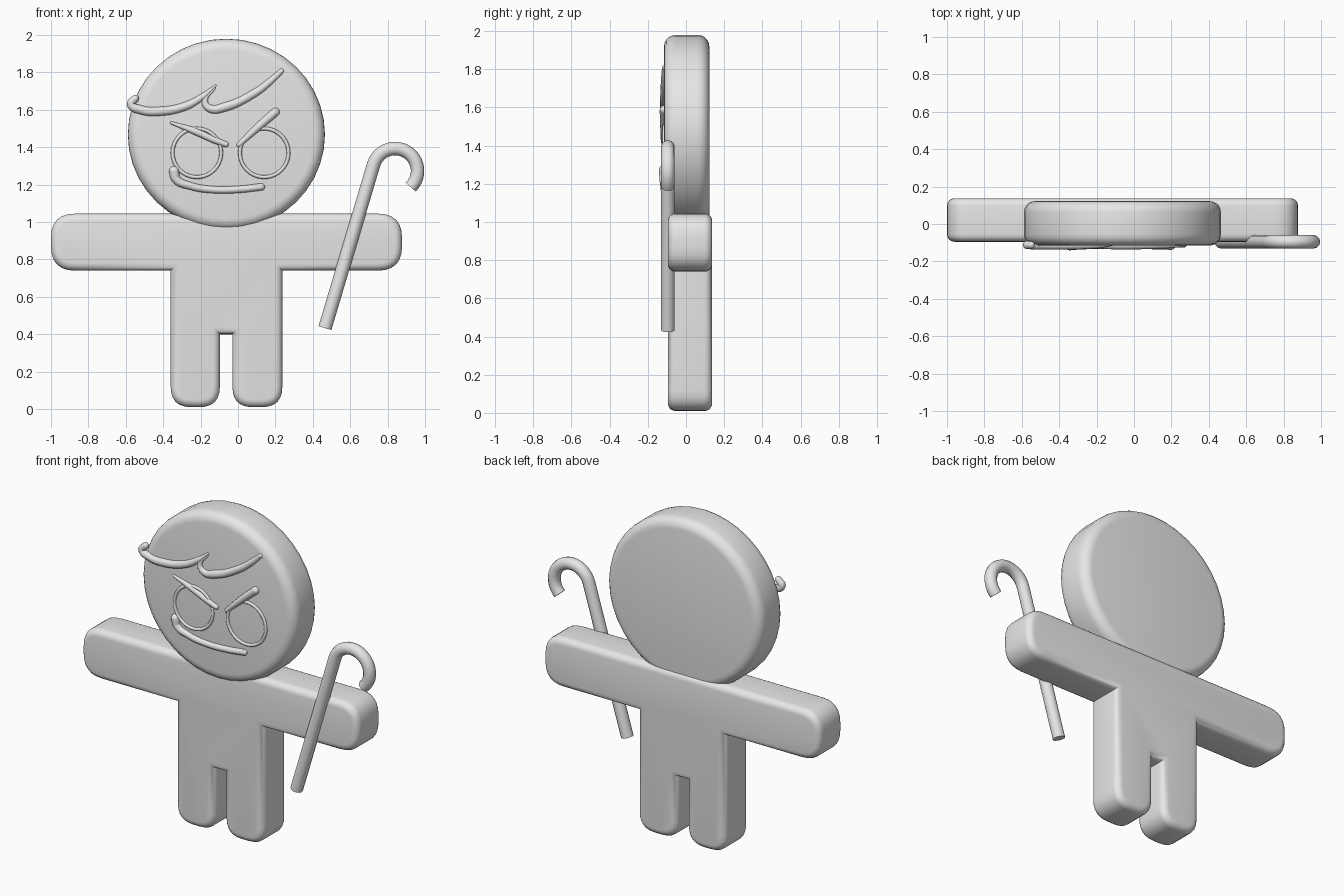
import bpy
import bmesh
from math import radians, cos, sin, tau
from mathutils import Vector

if "Cube" in bpy.data.objects:
    bpy.data.objects.remove(bpy.data.objects["Cube"])

grey = bpy.data.materials.new("plain_grey")
grey.use_nodes = True
grey.diffuse_color = (0.8, 0.8, 0.8, 1)
grey.node_tree.nodes["Principled BSDF"].inputs["Base Color"].default_value = grey.diffuse_color


def finish(obj, angle=40):
    """Select the object alone, colour it and smooth it."""
    bpy.ops.object.select_all(action='DESELECT')
    obj.select_set(True)
    bpy.context.view_layer.objects.active = obj
    obj.data.materials.clear()
    obj.data.materials.append(grey)
    bpy.ops.object.shade_smooth_by_angle(angle=radians(angle))


def round_corners(corners, steps=6):
    """Turn (x, z, radius) corners into a smooth outline."""
    outline = []
    for i, (x, z, r) in enumerate(corners):
        p = Vector((x, z))
        if r == 0:
            outline.append(p)
            continue
        before = Vector(corners[i - 1][:2])
        after = Vector(corners[(i + 1) % len(corners)][:2])
        a = p + (before - p).normalized() * r
        b = p + (after - p).normalized() * r
        for k in range(steps + 1):
            t = k / steps
            outline.append(a * (1 - t) ** 2 + p * 2 * t * (1 - t) + b * t * t)
    return outline


def slab(name, outline, front, back, bevel):
    """Extrude a front outline through y and round its rims."""
    bm = bmesh.new()
    face = bm.faces.new([bm.verts.new((x, front, z)) for x, z in outline])
    grown = bmesh.ops.extrude_face_region(bm, geom=[face], use_keep_orig=True)
    moved = [v for v in grown["geom"] if isinstance(v, bmesh.types.BMVert)]
    bmesh.ops.translate(bm, verts=moved, vec=(0, back - front, 0))
    bmesh.ops.recalc_face_normals(bm, faces=bm.faces)
    rims = [e for e in bm.edges if abs(e.verts[0].co.y - e.verts[1].co.y) < 1e-5]
    bmesh.ops.bevel(bm, geom=rims, offset=bevel, segments=5, profile=0.5, affect='EDGES')
    mesh = bpy.data.meshes.new(name)
    bm.to_mesh(mesh)
    bm.free()
    obj = bpy.data.objects.new(name, mesh)
    bpy.context.collection.objects.link(obj)
    finish(obj)
    return obj


def tube(name, points, y, kind='BEZIER', rounded=True):
    """Sweep a tube through (x, z, radius) points, with optional ball ends."""
    curve = bpy.data.curves.new(name, 'CURVE')
    curve.dimensions = '3D'
    curve.bevel_depth = 1
    curve.bevel_resolution = 4
    curve.resolution_u = 8
    curve.use_fill_caps = True
    spline = curve.splines.new(kind)
    knots = spline.bezier_points if kind == 'BEZIER' else spline.points
    knots.add(len(points) - 1)
    for knot, (x, z, r) in zip(knots, points):
        knot.co = (x, y, z) if kind == 'BEZIER' else (x, y, z, 1)
        knot.radius = r
        if kind == 'BEZIER':
            knot.handle_left_type = knot.handle_right_type = 'AUTO'
    obj = bpy.data.objects.new(name, curve)
    bpy.context.collection.objects.link(obj)
    bpy.ops.object.select_all(action='DESELECT')
    obj.select_set(True)
    bpy.context.view_layer.objects.active = obj
    bpy.ops.object.convert(target='MESH')
    obj = bpy.context.object
    if rounded:
        balls = []
        for x, z, r in (points[0], points[-1]):
            bpy.ops.mesh.primitive_uv_sphere_add(segments=12, ring_count=8, radius=r, location=(x, y, z))
            balls.append(bpy.context.object)
        for part in balls + [obj]:
            part.select_set(True)
        bpy.context.view_layer.objects.active = obj
        bpy.ops.object.join()
    obj.name = name
    finish(obj, 50)
    return obj


# Body: arms, torso and legs as one thick rounded slab
body_corners = [
    (-1.0, 1.045, 0.13), (-1.0, 0.74, 0.13), (-0.36, 0.74, 0),
    (-0.36, 0.01, 0.11), (-0.097, 0.01, 0.11), (-0.097, 0.4, 0),
    (-0.03, 0.4, 0), (-0.03, 0.01, 0.11), (0.237, 0.01, 0.11),
    (0.237, 0.74, 0), (0.877, 0.74, 0.13), (0.877, 1.045, 0.13),
]
slab("body", round_corners(body_corners), -0.095, 0.137, 0.04)

# Head: thick rounded disc
head_x, head_z = -0.062, 1.468
disc = [(head_x + 0.527 * cos(tau * i / 40), head_z + 0.512 * sin(tau * i / 40)) for i in range(40)]
slab("head", disc, -0.115, 0.122, 0.06)

# Icing hair strokes
tube("hair_right", [(-0.55, 1.66, 0.02), (-0.572, 1.63, 0.022), (-0.52, 1.6, 0.024),
                    (-0.42, 1.592, 0.025), (-0.28, 1.62, 0.023), (-0.19, 1.67, 0.018),
                    (-0.12, 1.73, 0.006)], -0.112)
tube("hair_left", [(-0.125, 1.715, 0.006), (-0.177, 1.645, 0.017), (-0.15, 1.607, 0.022),
                   (-0.07, 1.615, 0.025), (0.09, 1.69, 0.022), (0.17, 1.75, 0.019),
                   (0.232, 1.807, 0.014)], -0.112)

# Slanted brows
tube("brow_right", [(-0.355, 1.53, 0.008), (-0.23, 1.485, 0.019),
                    (-0.13, 1.44, 0.018), (-0.065, 1.415, 0.015)], -0.115)
tube("brow_left", [(0.2, 1.588, 0.023), (0.11, 1.51, 0.021), (0.005, 1.413, 0.013)], -0.115)

# Ring eyes
for side, x in (("right", -0.22), ("left", 0.14)):
    bpy.ops.mesh.primitive_torus_add(location=(x, -0.115, 1.37), rotation=(radians(90), 0, 0),
                                     major_radius=0.13, minor_radius=0.01,
                                     major_segments=40, minor_segments=8)
    ring = bpy.context.object
    ring.name = "eye_" + side
    finish(ring, 60)

# Smirking mouth
tube("mouth", [(-0.342, 1.272, 0.027), (-0.33, 1.228, 0.024), (-0.255, 1.193, 0.02),
               (-0.135, 1.173, 0.019), (0.01, 1.175, 0.019), (0.125, 1.188, 0.019)], -0.115)

# Hooked cane: straight shaft, then an arc
hook = [(0.84 + 0.12 * cos(radians(a)), 1.273 + 0.12 * sin(radians(a)), 0.036)
        for a in range(164, -49, -10)]
tube("cane", [(0.465, 0.433, 0.036)] + hook, -0.095, kind='POLY', rounded=False)
